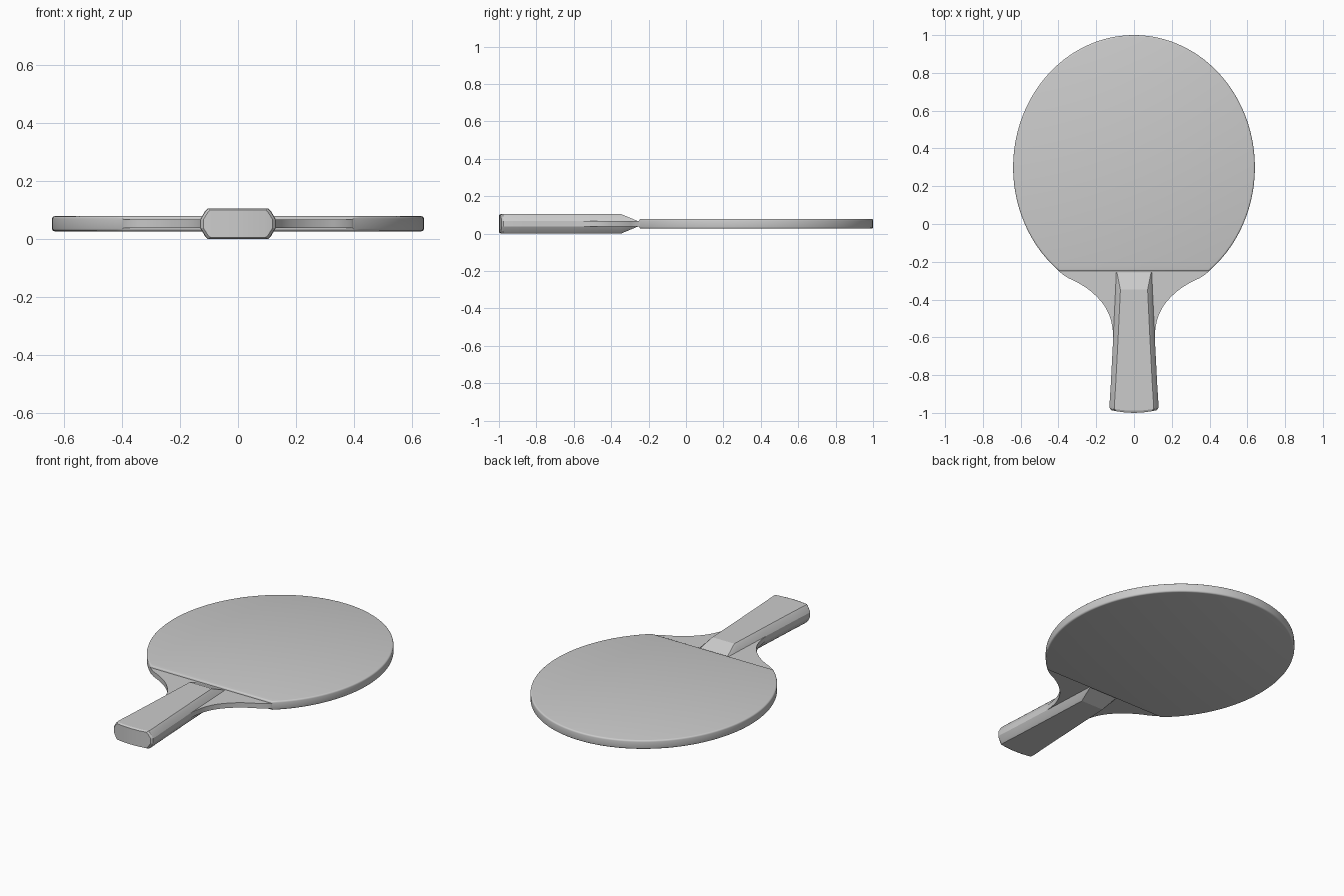
import bpy, bmesh, math

if "Cube" in bpy.data.objects:
    bpy.data.objects.remove(bpy.data.objects["Cube"])

MID = 0.0525      # height of the paddle's centre plane
CORE = 0.0145     # half thickness of the wooden core
FACE = 0.026      # half thickness including the rubber


def finish(bm, name, angle):
    bmesh.ops.recalc_face_normals(bm, faces=bm.faces)
    me = bpy.data.meshes.new(name)
    bm.to_mesh(me)
    bm.free()
    ob = bpy.data.objects.new(name, me)
    bpy.context.collection.objects.link(ob)
    bpy.ops.object.select_all(action='DESELECT')
    ob.select_set(True)
    bpy.context.view_layer.objects.active = ob
    bpy.ops.object.shade_smooth_by_angle(angle=math.radians(angle))
    return ob


def slab(name, outline, half, bevel=0.0):
    """Flat plate from an outline, with optionally rounded rims."""
    bm = bmesh.new()
    low = [bm.verts.new((x, y, MID - half)) for x, y in outline]
    high = [bm.verts.new((x, y, MID + half)) for x, y in outline]
    n = len(outline)
    caps = [bm.faces.new(low[::-1]), bm.faces.new(high)]
    for i in range(n):
        j = (i + 1) % n
        bm.faces.new((low[i], low[j], high[j], high[i]))
    bmesh.ops.recalc_face_normals(bm, faces=bm.faces)
    if bevel:
        rims = [e for f in caps for e in f.edges]
        bmesh.ops.bevel(bm, geom=rims, offset=bevel, segments=3,
                        profile=0.5, affect='EDGES')
    return finish(bm, name, 35)


def smooth_path(pts, steps=5):
    """Catmull-Rom curve through the points."""
    p = [pts[0]] + pts + [pts[-1]]
    out = []
    for a, b, c, d in zip(p, p[1:], p[2:], p[3:]):
        for s in range(steps):
            t = s / steps
            out.append(tuple(0.5 * (2 * b[k] + (c[k] - a[k]) * t
                       + (2 * a[k] - 5 * b[k] + 4 * c[k] - d[k]) * t * t
                       + (3 * b[k] - a[k] - 3 * c[k] + d[k]) * t ** 3)
                             for k in (0, 1)))
    return out + [pts[-1]]


# rubber-covered head: ellipse cut off by a straight chord
start = math.asin(-0.55 / 0.70)
N = 96
head = []
for i in range(N + 1):
    a = start + (math.pi - 2 * start) * i / N
    head.append((0.64 * math.cos(a), 0.3 + 0.70 * math.sin(a)))
slab("rubber_head", head, FACE, 0.009)

# wooden core: flared neck running down inside the handle
side = smooth_path([(0.39, -0.235), (0.396, -0.25), (0.355, -0.282), (0.295, -0.312),
                    (0.23, -0.355), (0.17, -0.415), (0.132, -0.48),
                    (0.114, -0.55), (0.109, -0.62)])
side.append((0.104, -0.95))
slab("wooden_neck", side + [(-x, y) for x, y in reversed(side)], CORE)

# flared handle: chamfered section lofted from the sloping tip to the butt
# each station: y, half width, half height, chamfer width, end bulge
stations = [(-0.258, 0.094, CORE + 0.0005, 0.004, 0),
            (-0.348, 0.098, 0.0525, 0.026, 0),
            (-0.60, 0.110, 0.0525, 0.026, 0),
            (-0.85, 0.123, 0.0525, 0.026, 0),
            (-0.965, 0.130, 0.0525, 0.026, 0.004),
            (-0.988, 0.128, 0.0525, 0.026, 0.012),
            (-1.00, 0.119, 0.047, 0.024, 0.014)]
bm = bmesh.new()
rings = []
for y, w, h, c, bulge in stations:
    drop = h - CORE
    half = [(w, CORE), (w - 0.63 * c, h - 0.25 * drop),
            (w - c, h), (0.5 * (w - c), h)]
    upper = half + [(0, h)] + [(-x, z) for x, z in reversed(half)]
    section = upper + [(x, -z) for x, z in reversed(upper)]
    rings.append([bm.verts.new((x, y + bulge * (x / w) ** 2, MID + z))
                  for x, z in section])
n = len(rings[0])
for a, b in zip(rings, rings[1:]):
    for i in range(n):
        j = (i + 1) % n
        bm.faces.new((a[i], a[j], b[j], b[i]))
for r in (rings[0], rings[-1]):
    for i in range(n // 2 - 1):
        bm.faces.new((r[i], r[i + 1], r[n - 2 - i], r[n - 1 - i]))
finish(bm, "handle", 18)
